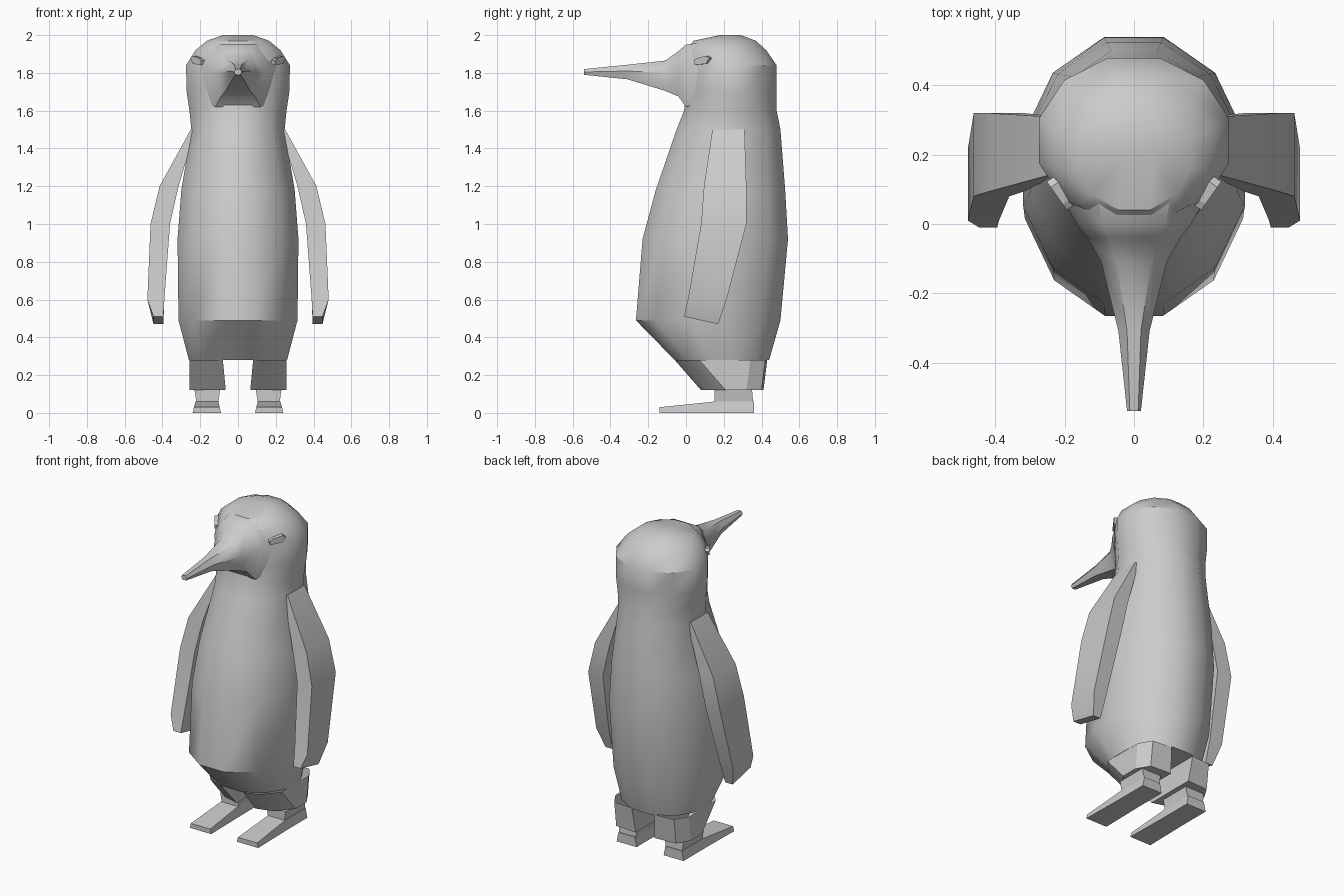
import bpy, bmesh, math
from mathutils import Vector, Matrix

if "Cube" in bpy.data.objects:
    bpy.data.objects.remove(bpy.data.objects["Cube"])


def loft(name, rings, cap_start=True, cap_end=True, angle=35):
    """Skin a list of equal-length point rings into a mesh object."""
    bm = bmesh.new()
    vs = [[bm.verts.new(p) for p in r] for r in rings]
    n = len(rings[0])
    for a, b in zip(vs, vs[1:]):
        for i in range(n):
            j = (i + 1) % n
            bm.faces.new((a[i], a[j], b[j], b[i]))
    if cap_start:
        bm.faces.new(vs[0])
    if cap_end:
        bm.faces.new(vs[-1])
    bmesh.ops.recalc_face_normals(bm, faces=bm.faces)
    me = bpy.data.meshes.new(name)
    bm.to_mesh(me)
    bm.free()
    ob = bpy.data.objects.new(name, me)
    bpy.context.collection.objects.link(ob)
    bpy.ops.object.select_all(action='DESELECT')
    ob.select_set(True)
    bpy.context.view_layer.objects.active = ob
    if angle:
        bpy.ops.object.shade_smooth_by_angle(angle=math.radians(angle))
    return ob


def oval(z, front, back, hw, n=12):
    """12-sided ring whose flats touch the given extents."""
    k = 1 / math.cos(math.pi / n)
    cy, ry = (front + back) / 2, (back - front) / 2
    ang = [2 * math.pi * (i + 0.5) / n for i in range(n)]
    return [(hw * k * math.cos(a), cy + ry * k * math.sin(a), z) for a in ang]


# Torso and head: z, front y, back y, half width
BODY = [
    (0.28, -0.06, 0.44, 0.26), (0.49, -0.265, 0.50, 0.315),
    (0.92, -0.23, 0.54, 0.32), (1.18, -0.16, 0.525, 0.30),
    (1.50, -0.05, 0.50, 0.247), (1.60, -0.01, 0.48, 0.257),
    (1.70, 0.00, 0.48, 0.272), (1.84, 0.00, 0.48, 0.275),
    (1.92, 0.00, 0.425, 0.225), (1.97, 0.04, 0.37, 0.165),
    (2.00, 0.18, 0.29, 0.08),
]
loft("body_and_head", [oval(*r) for r in BODY])

# Face tapering into the beak: y, then (half width, z) for top, middle, bottom
BEAK = [
    (0.14, (0.12, 1.965), (0.245, 1.84), (0.20, 1.65)),
    (0.00, (0.09, 1.95), (0.165, 1.83), (0.12, 1.62)),
    (-0.04, (0.07, 1.915), (0.135, 1.81), (0.09, 1.675)),
    (-0.11, (0.05, 1.865), (0.095, 1.80), (0.065, 1.705)),
    (-0.31, (0.02, 1.843), (0.045, 1.81), (0.03, 1.766)),
    (-0.54, (0.012, 1.82), (0.02, 1.805), (0.012, 1.79)),
]
loft("beak", [[(w, y, z) for w, z in s] + [(-w, y, z) for w, z in reversed(s)]
              for y, *s in BEAK], cap_start=False, angle=50)

# Flipper: z front, z back, y front, y back, x inner, x outer
FLIPPER = [
    (1.50, 1.50, 0.14, 0.31, 0.225, 0.25), (1.20, 1.20, 0.095, 0.32, 0.315, 0.415),
    (1.00, 1.00, 0.08, 0.32, 0.36, 0.463), (0.60, 0.60, 0.01, 0.215, 0.39, 0.48),
    (0.51, 0.47, -0.01, 0.17, 0.395, 0.447),
]


def leg_ring(s, z, yf, yb, xi):
    pts = [(xi, yf), (0.17, yf + 0.03), (0.258, yf + 0.13),
           (0.258, yb - 0.09), (0.21, yb - 0.01), (xi, yb)]
    return [(s * x, y, z) for x, y in pts]


def box_ring(s, z, x0, x1, y0, y1):
    return [(s * x, y, z) for x, y in ((x0, y0), (x1, y0), (x1, y1), (x0, y1))]


for side, s in (("left", 1), ("right", -1)):
    loft("flipper_" + side, [
        [(s * xo, yf, zf), (s * xo, yb, zb), (s * xi, yb, zb), (s * xi, yf, zf)]
        for zf, zb, yf, yb, xi, xo in FLIPPER])

    # Feathered thigh under the torso
    loft("thigh_" + side, [leg_ring(s, 0.28, -0.06, 0.43, 0.08),
                           leg_ring(s, 0.12, 0.08, 0.41, 0.065)],
         cap_start=False, angle=30)

    # Ankle
    loft("ankle_" + side, [box_ring(s, 0.12, 0.095, 0.23, 0.15, 0.35),
                           box_ring(s, 0.055, 0.105, 0.22, 0.15, 0.355)],
         cap_start=False, cap_end=False, angle=0)

    # Flat foot: y, height, half width at sole, half width at top
    FOOT = [(-0.14, 0.03, 0.075, 0.068), (0.15, 0.06, 0.07, 0.06),
            (0.36, 0.06, 0.07, 0.058)]
    loft("foot_" + side, [
        [(s * 0.165 - b, y, 0), (s * 0.165 + b, y, 0),
         (s * 0.165 + t, y, h), (s * 0.165 - t, y, h)]
        for y, h, b, t in FOOT], angle=0)

    # Eye: thin lozenge lying on the sloped cheek
    along, out = Vector((s * 0.58, 0.82, 0)), Vector((s * 0.82, -0.58, 0))
    centre = Vector((s * 0.215, 0.087, 1.866))
    shape = [(-0.05, 0.012), (-0.03, 0.024), (0.03, 0.012), (0.05, 0.0),
             (0.045, -0.024), (-0.03, -0.018)]
    loft("eye_" + side, [
        [centre + along * a * -1 + out * d + Vector((0, 0, h)) for a, h in shape]
        for d in (-0.02, 0.01)], angle=0)
